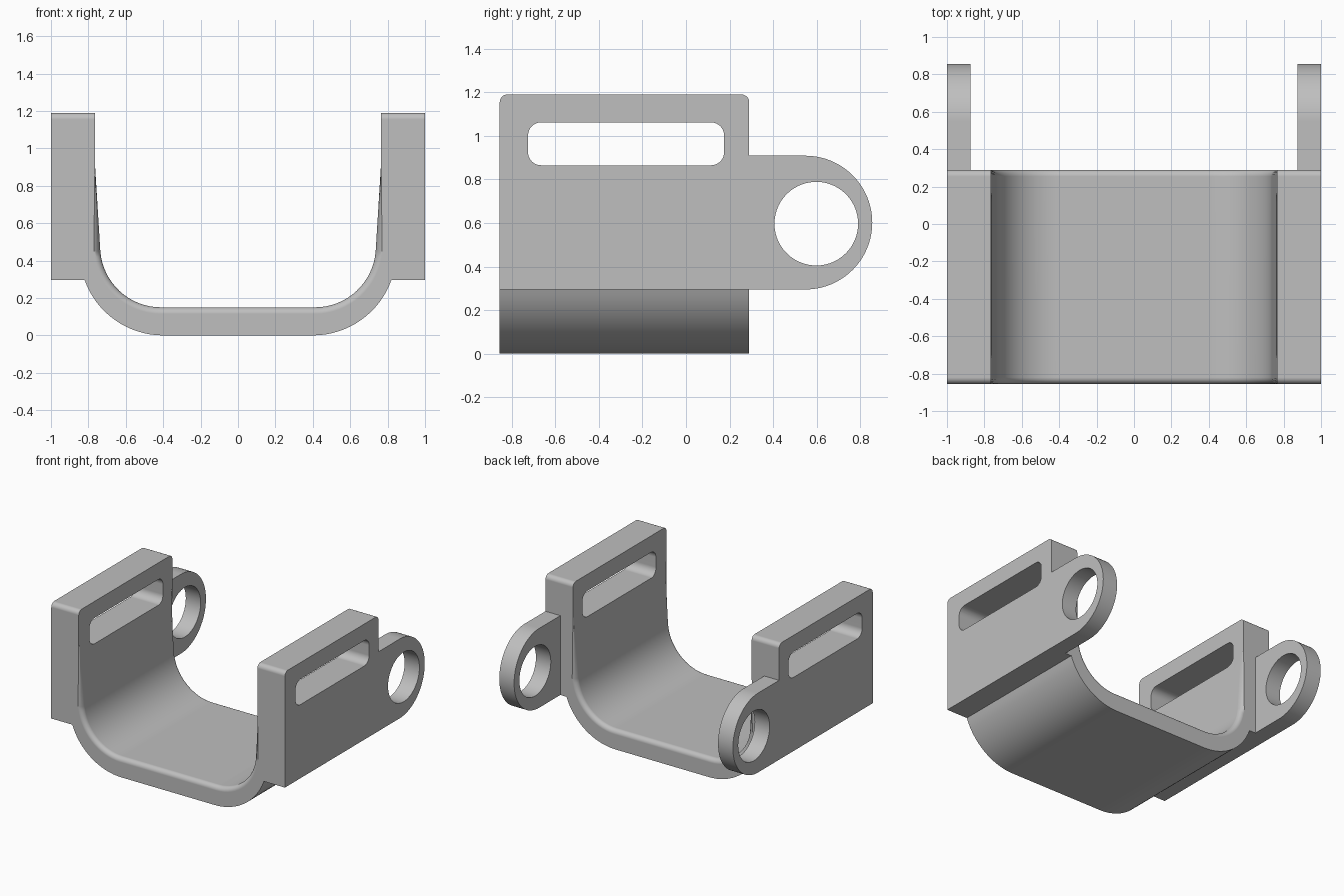
import bpy, bmesh
from math import sin, cos, pi, radians
from mathutils import Vector

cube = bpy.data.objects.get("Cube")
if cube:
    bpy.data.objects.remove(cube)

grey = bpy.data.materials.new("plain grey")
grey.use_nodes = True
colour = (0.52, 0.52, 0.52, 1)
grey.diffuse_color = colour
grey.node_tree.nodes["Principled BSDF"].inputs["Base Color"].default_value = colour

FRONT, BACK = -0.855, 0.29
SHELF, TOP, WALL = 0.295, 1.19, 0.765
TAPER_TOP = 0.92


def arc(cx, cy, r, start, end, n=16):
    """Points on an arc, angles in degrees."""
    angles = [radians(start + (end - start) * i / n) for i in range(n + 1)]
    return [(cx + r * cos(a), cy + r * sin(a)) for a in angles]


def prism(name, outline, place, sweep, round_edge=None, radius=0.035):
    """Extrude a flat outline and round the edges chosen by a rule."""
    bm = bmesh.new()
    face = bm.faces.new([bm.verts.new(place(a, b)) for a, b in outline])
    made = bmesh.ops.extrude_face_region(bm, geom=[face], use_keep_orig=True)
    moved = [g for g in made["geom"] if isinstance(g, bmesh.types.BMVert)]
    bmesh.ops.translate(bm, verts=moved, vec=sweep)
    bmesh.ops.recalc_face_normals(bm, faces=bm.faces)
    if round_edge:
        edges = [e for e in bm.edges if round_edge(e)]
        bmesh.ops.bevel(bm, geom=edges, offset=radius, segments=5,
                        profile=0.5, affect='EDGES')
    mesh = bpy.data.meshes.new(name)
    bm.to_mesh(mesh)
    bm.free()
    mesh.materials.append(grey)
    ob = bpy.data.objects.new(name, mesh)
    bpy.context.collection.objects.link(ob)
    return ob


def activate(ob):
    bpy.ops.object.select_all(action='DESELECT')
    ob.select_set(True)
    bpy.context.view_layer.objects.active = ob


def cut(ob, cutter):
    cutter.hide_render = True
    mod = ob.modifiers.new("cut", 'BOOLEAN')
    mod.operation = 'DIFFERENCE'
    mod.solver = 'EXACT'
    mod.object = cutter
    activate(ob)
    bpy.ops.object.modifier_apply(modifier=mod.name)
    bpy.data.objects.remove(cutter)


def smooth(ob):
    activate(ob)
    bpy.ops.object.shade_smooth_by_angle(angle=radians(30))
    mod = ob.modifiers.new("flat face normals", 'WEIGHTED_NORMAL')
    mod.keep_sharp = True


# Cradle cross-section: floor, round corners, shelves and upright walls
half = arc(0.4, 0.4465, 0.4465, -90, -19.8)
half += [(1, SHELF), (1, TOP), (WALL, TOP), (WALL, TAPER_TOP)]
half += arc(0.412, 0.475, 0.325, -4, -90)
section = half + [(-x, z) for x, z in reversed(half)]


def cradle_rounding(e):
    """Inner rim up to the taper, and the top ends of both walls."""
    a, b = (v.co for v in e.verts)
    if abs(a.y - b.y) > 0.01:
        return False
    if min(a.z, b.z) > TOP - 0.01:
        return True
    mid = (a + b) / 2
    inner = abs(mid.x) < 0.77 and mid.z < TAPER_TOP
    return inner and all(v.z > 0.149 and (abs(v.x) < 0.74 or v.z > 0.4)
                         and not on_outer(v) for v in (a, b))


def on_outer(v):
    return (abs(v.x) >= 0.4 and v.z < 0.3
            and abs(Vector((abs(v.x) - 0.4, v.z - 0.4465)).length - 0.4465) < 0.005)


cradle = prism("cradle", section, lambda x, z: (x, FRONT, z),
               (0, BACK - FRONT, 0), cradle_rounding)

# Strap slots through both walls
y0, y1, z0, z1, r = -0.725, 0.175, 0.865, 1.062, 0.06
slot = (arc(y1 - r, z1 - r, r, 0, 90, 8) + arc(y0 + r, z1 - r, r, 90, 180, 8)
        + arc(y0 + r, z0 + r, r, 180, 270, 8) + arc(y1 - r, z0 + r, r, 270, 360, 8))
cut(cradle, prism("slot_cutter", slot, lambda y, z: (-1.2, y, z), (2.4, 0, 0)))
smooth(cradle)

# Rear pivot lugs with off-centre round holes
lug_radius = 0.307
lug_outline = ([(BACK, SHELF)]
               + arc(0.548, SHELF + lug_radius, lug_radius, -90, 90, 40)
               + [(BACK, SHELF + 2 * lug_radius)])
hole = arc(0.598, 0.597, 0.192, 0, 360, 56)[:-1]
for side, x in (("left", 0.873), ("right", -1)):
    lug = prism(side + "_lug", lug_outline,
                lambda y, z: (x, y, z), (0.127, 0, 0))
    cut(lug, prism("hole_cutter", hole,
                   lambda y, z: (x - 0.1, y, z), (0.4, 0, 0)))
    smooth(lug)
